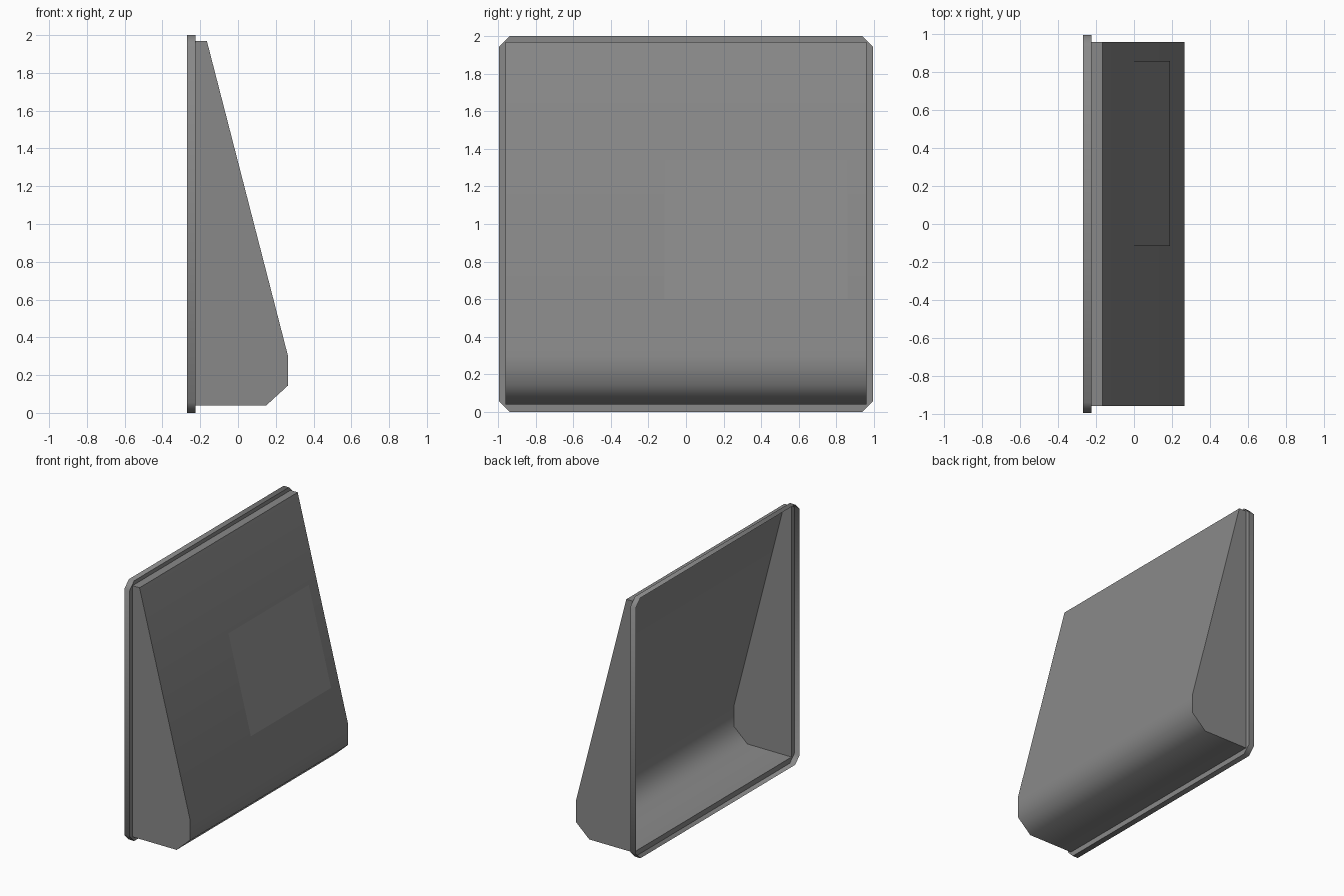
import bpy, bmesh, math
from mathutils import Vector

if "Cube" in bpy.data.objects:
    bpy.data.objects.remove(bpy.data.objects["Cube"])

grey = bpy.data.materials.new("plain grey")
grey.diffuse_color = (0.25, 0.25, 0.25, 1)
grey.use_nodes = True
grey.node_tree.nodes["Principled BSDF"].inputs["Base Color"].default_value = grey.diffuse_color

BACK, SEAT = -0.27, -0.225       # rear edge of the rim, plane of the flange
HALF = 0.96                      # half width of the hood
Z0, Z1 = 0.04, 1.97


def finish(name, bm):
    bmesh.ops.remove_doubles(bm, verts=bm.verts, dist=1e-5)
    mesh = bpy.data.meshes.new(name)
    bm.to_mesh(mesh)
    bm.free()
    mesh.materials.append(grey)
    ob = bpy.data.objects.new(name, mesh)
    bpy.context.collection.objects.link(ob)
    bpy.ops.object.select_all(action='DESELECT')
    ob.select_set(True)
    bpy.context.view_layer.objects.active = ob
    bpy.ops.object.shade_smooth_by_angle(angle=math.radians(52))
    return ob


def face(bm, pts):
    return bm.faces.new([bm.verts.new(p) for p in pts])


# Hood: side profile swept across the width, open at the rear
profile = [(SEAT, Z0), (0.15, Z0), (0.265, 0.145), (0.265, 0.3), (-0.165, Z1), (SEAT, Z1)]
bm = bmesh.new()
for (xa, za), (xb, zb) in zip(profile, profile[1:]):
    face(bm, [(xa, -HALF, za), (xa, HALF, za), (xb, HALF, zb), (xb, -HALF, zb)][::-1])
face(bm, [(x, -HALF, z) for x, z in profile])
face(bm, [(x, HALF, z) for x, z in reversed(profile)])
bmesh.ops.remove_doubles(bm, verts=bm.verts, dist=1e-5)
bmesh.ops.recalc_face_normals(bm, faces=bm.faces)
finish("hood", bm)

# Rim: thin outer wall with clipped corners, joined to the hood by a flat flange
W, C = 0.995, 0.055
outer = [(W - C, 0), (W, C), (W, 2 - C), (W - C, 2),
         (C - W, 2), (-W, 2 - C), (-W, C), (C - W, 0)]
corner = [(HALF, Z0), (HALF, Z0), (HALF, Z1), (HALF, Z1),
          (-HALF, Z1), (-HALF, Z1), (-HALF, Z0), (-HALF, Z0)]
bm = bmesh.new()
for i in range(8):
    j = (i + 1) % 8
    a, b = outer[i], outer[j]
    face(bm, [(BACK, *a), (BACK, *b), (SEAT, *b), (SEAT, *a)])
    ring = [(SEAT, *a), (SEAT, *b), (SEAT, *corner[j])]
    if corner[i] != corner[j]:
        ring.append((SEAT, *corner[i]))
    face(bm, ring)
bmesh.ops.remove_doubles(bm, verts=bm.verts, dist=1e-5)
bmesh.ops.recalc_face_normals(bm, faces=bm.faces)
if next(f for f in bm.faces if abs(f.normal.x) > 0.9).normal.x < 0:
    bmesh.ops.reverse_faces(bm, faces=bm.faces)
finish("rim", bm)

# Label plate lying on the slope
top, bottom = Vector((-0.165, 0, Z1)), Vector((0.265, 0, 0.3))
out = Vector((1.67, 0, 0.43)).normalized() * 0.002


def on_slope(y, z):
    return top.lerp(bottom, (Z1 - z) / (Z1 - 0.3)) + out + Vector((0, y, 0))


bm = bmesh.new()
face(bm, [on_slope(-0.115, 0.6), on_slope(0.86, 0.6), on_slope(0.86, 1.34), on_slope(-0.115, 1.34)])
finish("label_plate", bm)
